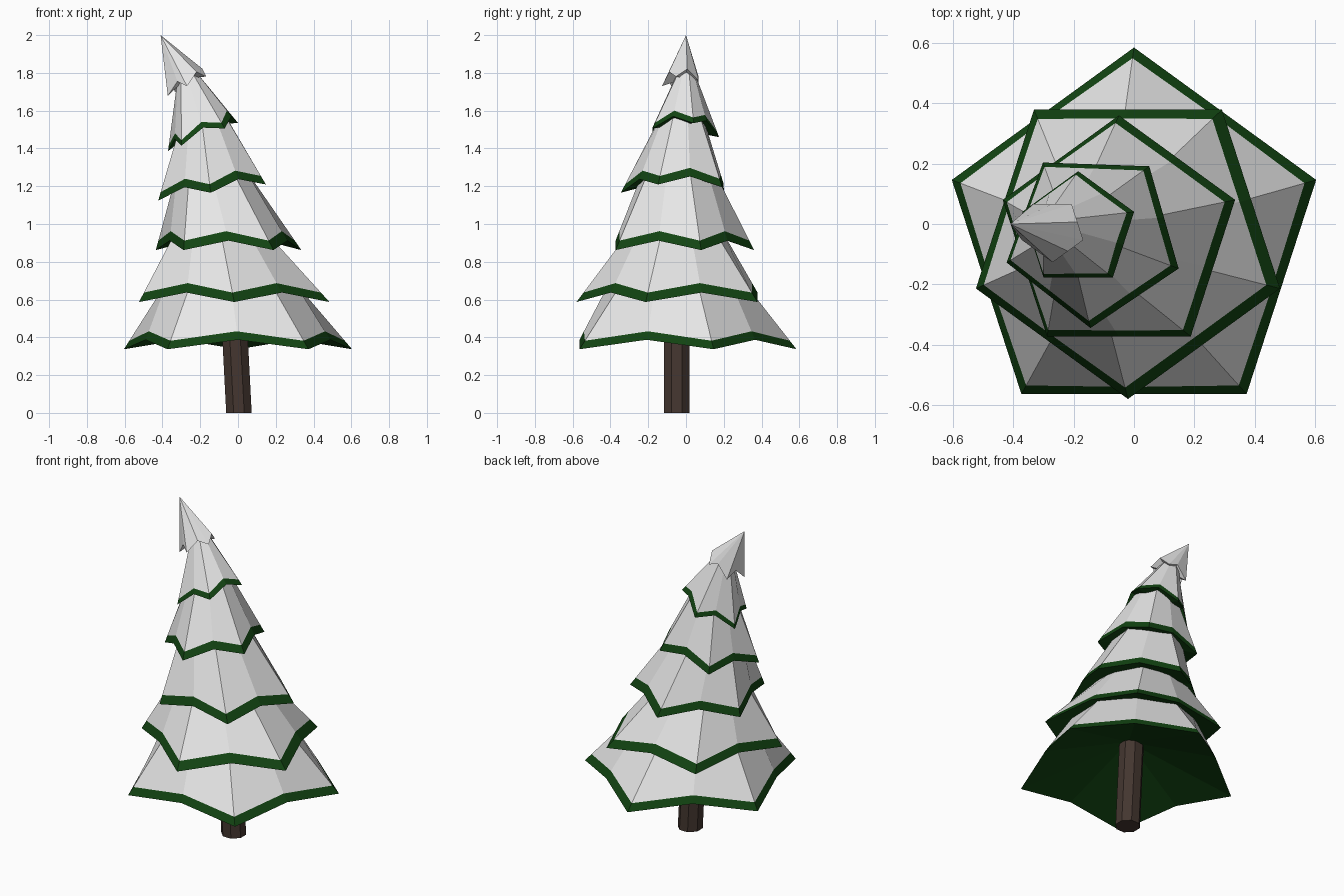
import bpy, bmesh
from math import sin, cos, radians, pi
from mathutils import Vector

cube = bpy.data.objects.get("Cube")
if cube:
    bpy.data.objects.remove(cube, do_unlink=True)


def material(name, rgb):
    m = bpy.data.materials.new(name)
    m.use_nodes = True
    m.diffuse_color = (*rgb, 1)
    m.node_tree.nodes["Principled BSDF"].inputs["Base Color"].default_value = (*rgb, 1)
    return m


snow = material("snow_white", (0.8, 0.8, 0.8))
green = material("dark_green", (0.006, 0.058, 0.006))
bark = material("bark_brown", (0.058, 0.037, 0.029))


def finish(name, bm, mats):
    bmesh.ops.recalc_face_normals(bm, faces=bm.faces)
    mesh = bpy.data.meshes.new(name)
    bm.to_mesh(mesh)
    bm.free()
    for m in mats:
        mesh.materials.append(m)
    ob = bpy.data.objects.new(name, mesh)
    bpy.context.collection.objects.link(ob)
    return ob


def ring(centre, radius, start, tilt, sides=10, star=False):
    """Ring of points; star pulls every second one in and up."""
    pts = []
    for i in range(sides):
        a = radians(start) + 2 * pi * i / sides
        inner = star and i % 2
        r = radius * (cos(pi / 5) if inner else 1)
        x, y = r * cos(a), r * sin(a)
        pts.append(Vector(centre) + Vector((x, y, tilt * x + (0.05 if inner else 0))))
    return pts


def bridge(bm, lower, upper, index):
    n = len(lower)
    for i in range(n):
        j = (i + 1) % n
        bm.faces.new((lower[i], lower[j], upper[j], upper[i])).material_index = index


def fan(bm, loop, tip, index):
    v = bm.verts.new(tip)
    for i in range(len(loop)):
        bm.faces.new((loop[i], loop[(i + 1) % len(loop)], v)).material_index = index


def tier(name, base, radius, start, tilt, top, top_radius, top_tilt, band):
    """Snowy pleated skirt with a green hem and green underside."""
    bm = bmesh.new()
    low = ring(base, radius, start, tilt, star=True)
    high = ring(top, top_radius, start, top_tilt)
    hem = [a.lerp(b, band / (b.z - a.z)) for a, b in zip(low, high)]
    low, hem, high = [[bm.verts.new(p) for p in loop] for loop in (low, hem, high)]
    bridge(bm, low, hem, 1)
    bridge(bm, hem, high, 0)
    fan(bm, high, top, 0)
    fan(bm, low, Vector(base) + Vector((0, 0, 0.35 * radius)), 1)
    finish(name, bm, (snow, green))


# Stacked skirts, leaning further sideways as they rise
tier("tier_1", (0, -0.05, 0.337), 0.635, 90, 0, (-0.04, -0.05, 0.70), 0.35, 0, 0.045)
tier("tier_2", (-0.02, -0.05, 0.587), 0.53, -90, 0, (-0.10, -0.05, 1.0), 0.22, 0, 0.05)
tier("tier_3", (-0.05, -0.045, 0.862), 0.405, 90, 0, (-0.15, -0.04, 1.3), 0.18, 0.1, 0.05)
tier("tier_4", (-0.134, -0.045, 1.167), 0.30, -92, 0.15, (-0.195, -0.02, 1.6), 0.10, 0.3, 0.045)
tier("tier_5", (-0.185, -0.02, 1.46), 0.195, 90, 0.4, (-0.272, 0, 1.79), 0.05, 0.4, 0.03)

# Pointed snow cap
bm = bmesh.new()
rim = [bm.verts.new(p) for p in ring((-0.27, -0.02, 1.73), 0.107, -90, 0.5, star=True)]
fan(bm, rim, (-0.41, 0, 2.0), 0)
fan(bm, rim, (-0.275, -0.01, 1.77), 0)
finish("snow_cap", bm, (snow,))

# Leaning trunk
bm = bmesh.new()
foot = [bm.verts.new(p) for p in ring((0.005, -0.05, 0), 0.073, 22.5, 0, sides=8)]
head = [bm.verts.new(p) for p in ring((-0.025, -0.05, 0.58), 0.073, 22.5, 0, sides=8)]
bridge(bm, foot, head, 0)
bm.faces.new(foot)
bm.faces.new(head)
finish("trunk", bm, (bark,))
